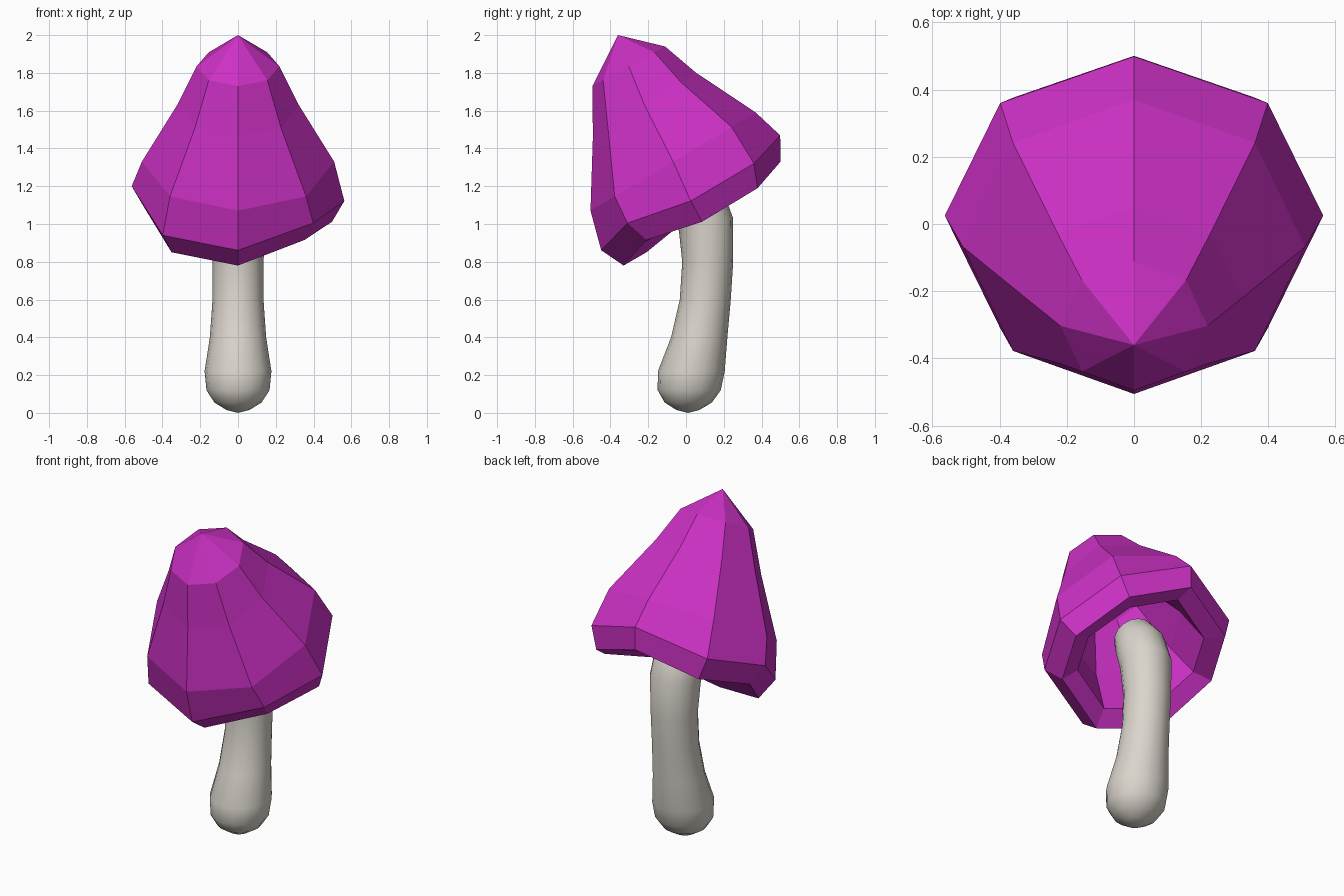
import bpy, bmesh, math

if "Cube" in bpy.data.objects:
    bpy.data.objects.remove(bpy.data.objects["Cube"])


def material(name, rgb):
    m = bpy.data.materials.new(name)
    m.diffuse_color = (*rgb, 1)
    m.use_nodes = True
    m.node_tree.nodes["Principled BSDF"].inputs["Base Color"].default_value = m.diffuse_color
    return m


def loft(name, rings, sides, start, end, mat, wobble=None):
    """Skin tilted rings (y, z, radius, tilt degrees, wobble amount) between two tips (y, z)."""
    bm = bmesh.new()
    loops = []
    for y, z, r, tilt, w in rings:
        t = math.radians(tilt)
        loop = []
        for i in range(sides):
            a = 2 * math.pi * i / sides          # starts at front, goes to the right
            u = -r * math.cos(a)
            dz = w * wobble[i] if wobble else 0
            loop.append(bm.verts.new((r * math.sin(a), y + u * math.cos(t), z + u * math.sin(t) + dz)))
        loops.append(loop)
    tips = [bm.verts.new((0, *start)), bm.verts.new((0, *end))]
    for i in range(sides):
        j = (i + 1) % sides
        for a, b in zip(loops, loops[1:]):
            bm.faces.new((a[i], a[j], b[j], b[i]))
        bm.faces.new((tips[0], loops[0][j], loops[0][i]))
        bm.faces.new((tips[1], loops[-1][i], loops[-1][j]))
    bmesh.ops.recalc_face_normals(bm, faces=bm.faces)
    me = bpy.data.meshes.new(name)
    bm.to_mesh(me)
    bm.free()
    me.materials.append(mat)
    ob = bpy.data.objects.new(name, me)
    bpy.context.collection.objects.link(ob)
    return ob


purple = material("cap purple", (0.6, 0.03, 0.55))
cream = material("stem cream", (0.70, 0.66, 0.60))

# Cap: eight-sided tilted bell, thick uneven rim, hollow underneath
cap_rings = [
    (-0.303, 1.835, 0.219, 28.6, 0),
    (-0.22, 1.63, 0.322, 32, 0),
    (-0.068, 1.33, 0.509, 30.7, 0),
    (0.025, 1.165, 0.563, 32.7, 1),
    (0.085, 1.055, 0.498, 33.5, 1),
    (0.06, 1.09, 0.385, 33, 0.8),
    (-0.06, 1.30, 0.32, 32, 0),
    (-0.19, 1.58, 0.18, 30, 0),
]
loft("cap", cap_rings, 8, (-0.36, 2.0), (-0.25, 1.70), purple,
     wobble=[0, 0.055, -0.043, -0.06, 0, -0.055, 0.035, -0.01])

# Stem: smooth bent stalk with bulbous foot, curling forward into the cap
stem_rings = [
    (0.01, 0.015, 0.06, 0, 0),
    (0.012, 0.055, 0.125, 0, 0),
    (0.017, 0.12, 0.167, 0, 0),
    (0.028, 0.22, 0.177, 0, 0),
    (0.07, 0.40, 0.149, 0, 0),
    (0.102, 0.60, 0.135, 0, 0),
    (0.115, 0.80, 0.135, 0, 0),
    (0.105, 1.00, 0.147, 14, 0),
    (0.06, 1.13, 0.145, 28, 0),
    (0.00, 1.23, 0.12, 33, 0),
    (-0.03, 1.28, 0.07, 33, 0),
]
stem = loft("stem", stem_rings, 16, (0.01, 0.0), (-0.04, 1.30), cream)
for p in stem.data.polygons:
    p.use_smooth = True
